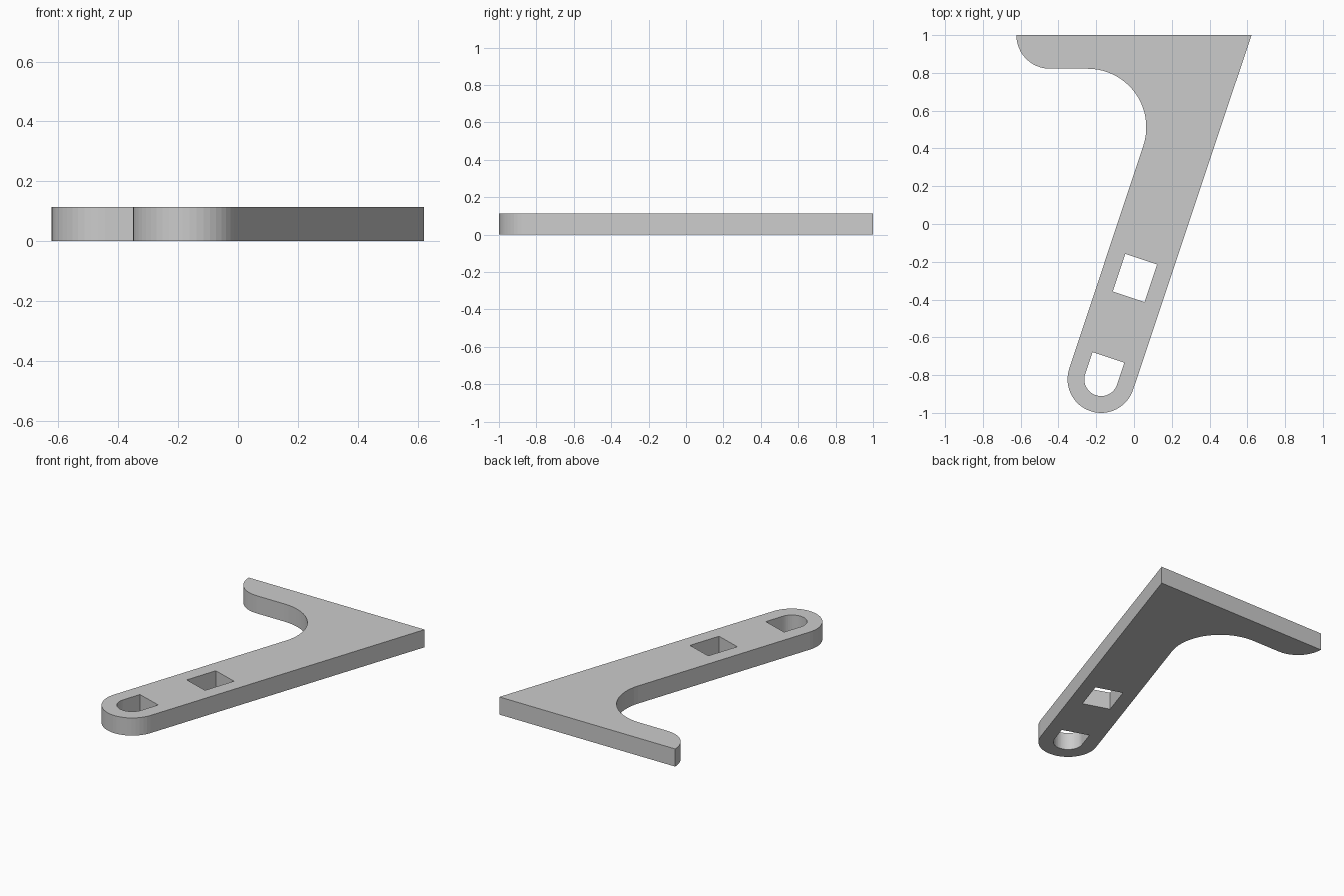
import bpy, bmesh
from math import sin, cos, atan, pi, radians
from mathutils import Vector

if "Cube" in bpy.data.objects:
    bpy.data.objects.remove(bpy.data.objects["Cube"])

THICK = 0.113
R = 0.178                         # rounded arm end radius
C = Vector((-0.174, -0.822))      # centre of the rounded arm end
TILT = atan(1 / 3)                # lean of the arm away from +y
ALONG = Vector((sin(TILT), cos(TILT)))
ACROSS = Vector((cos(TILT), -sin(TILT)))


def arc(centre, r, a0, a1, n=16):
    """Points on an arc from angle a0 to a1, ends included."""
    steps = [a0 + (a1 - a0) * i / n for i in range(n + 1)]
    return [Vector((centre[0] + r * cos(a), centre[1] + r * sin(a))) for a in steps]


def on_arm(s, t):
    """Point s across and t along the arm, from the end centre."""
    return C + ACROSS * s + ALONG * t


# Outline: straight back edge, rounded tip, inner fillet, rounded arm end
fillet_r = 0.31
outline = [Vector((0.622, 1.0))]
outline += arc((-0.445, 1.0), R, pi, 1.5 * pi, 12)
outline += arc((-0.245, 0.822 - fillet_r), fillet_r, pi / 2, -TILT, 20)
outline += arc(C, R, pi - TILT, 2 * pi - TILT, 24)

# Rectangular hole, and slot with one rounded end
w = R / 2
square_hole = [on_arm(s, t) for s, t in ((-w, 0.46), (w, 0.46), (w, 0.67), (-w, 0.67))]
round_slot = arc(C, w, pi - TILT, 2 * pi - TILT, 24) + [on_arm(w, 0.122), on_arm(-w, 0.122)]

# Fill the profile around the holes and extrude it to a plate
bm = bmesh.new()
edges = []
for loop in (outline, square_hole, round_slot):
    verts = [bm.verts.new((p.x, p.y, 0)) for p in loop]
    edges += [bm.edges.new((v, verts[i - 1])) for i, v in enumerate(verts)]
bmesh.ops.triangle_fill(bm, use_beauty=True, use_dissolve=False, edges=edges, normal=(0, 0, 1))
ext = bmesh.ops.extrude_face_region(bm, geom=bm.faces[:], use_keep_orig=True)
top = [g for g in ext["geom"] if isinstance(g, bmesh.types.BMVert)]
bmesh.ops.translate(bm, verts=top, vec=(0, 0, THICK))
bmesh.ops.recalc_face_normals(bm, faces=bm.faces[:])

mesh = bpy.data.meshes.new("bracket_plate")
bm.to_mesh(mesh)
bm.free()
plate = bpy.data.objects.new("bracket_plate", mesh)
bpy.context.collection.objects.link(plate)
